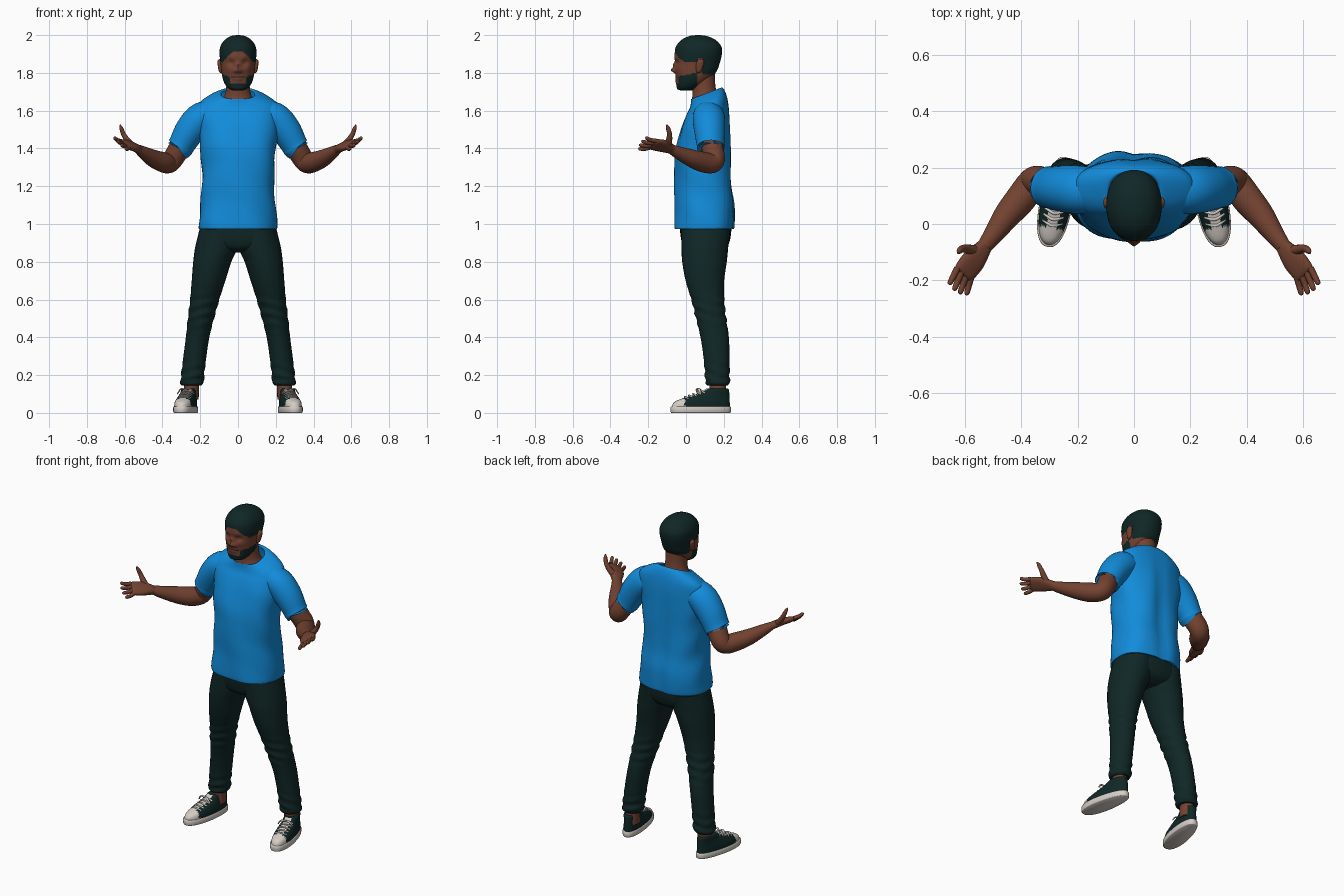
import bpy, bmesh, math
from mathutils import Vector, Matrix

cube = bpy.data.objects.get("Cube")
if cube:
    bpy.data.objects.remove(cube, do_unlink=True)


def material(name, colour):
    m = bpy.data.materials.new(name)
    m.use_nodes = True
    m.diffuse_color = (*colour, 1)
    bsdf = next(n for n in m.node_tree.nodes if n.type == 'BSDF_PRINCIPLED')
    bsdf.inputs["Base Color"].default_value = (*colour, 1)
    return m


SKIN = material("skin brown", (.17, .055, .03))
LIP = material("lip brown", (.13, .037, .024))
DARK = material("dark green black", (.005, .02, .019))
BLUE = material("shirt blue", (.006, .26, .7))
WHITE = material("shoe white", (.66, .61, .56))


def spline(stations, steps):
    """Smooth curve through stations of any number of components."""
    out = []
    last = len(stations) - 1
    for i in range(last):
        p = [stations[min(max(i + k, 0), last)] for k in (-1, 0, 1, 2)]
        for s in range(steps):
            t = s / steps
            out.append([b + .5 * t * (c - a + t * (2*a - 5*b + 4*c - d + t * (3*(b - c) + d - a)))
                        for a, b, c, d in zip(*p)])
    return out + [list(stations[last])]


def loft(name, stations, mats, hint=None, sides=32, steps=5, power=2, cap_end=True,
         deform=None, rule=None):
    """Skin rings (x, y, z, a, b); level rings, or rings across the path if hint is given."""
    rows = spline(stations, steps)
    pts = [Vector(r[:3]) for r in rows]
    bm = bmesh.new()
    rings = []
    for i, (p, r) in enumerate(zip(pts, rows)):
        u, w = Vector((1, 0, 0)), Vector((0, 1, 0))
        if hint:
            t = (pts[min(i + 1, len(pts) - 1)] - pts[max(i - 1, 0)]).normalized()
            u = Vector(hint)
            u = (u - t * u.dot(t)).normalized()
            w = t.cross(u)
        ring = []
        for k in range(sides):
            ang = math.tau * k / sides
            c, s = (math.copysign(abs(f) ** (2 / power), f) for f in (math.cos(ang), math.sin(ang)))
            v = p + u * r[3] * c + w * r[4] * s
            ring.append(bm.verts.new(deform(v) if deform else v))
        rings.append(ring)
    for lo, hi in zip(rings, rings[1:]):
        for k in range(sides):
            n = (k + 1) % sides
            bm.faces.new((lo[k], lo[n], hi[n], hi[k]))
    bm.faces.new(rings[0])
    if cap_end:
        bm.faces.new(rings[-1])
    bmesh.ops.recalc_face_normals(bm, faces=bm.faces)
    if rule:
        for f in bm.faces:
            f.material_index = rule(f.calc_center_median())
    me = bpy.data.meshes.new(name)
    bm.to_mesh(me)
    bm.free()
    for m in mats:
        me.materials.append(m)
    ob = bpy.data.objects.new(name, me)
    bpy.context.collection.objects.link(ob)
    bpy.ops.object.select_all(action='DESELECT')
    ob.select_set(True)
    bpy.context.view_layer.objects.active = ob
    bpy.ops.object.shade_smooth_by_angle(angle=math.radians(50))
    return ob


def pair(name, *args, place=None, **kw):
    """Make the left part and its mirrored right twin."""
    left = loft("left_" + name, *args, **kw)
    if place:
        left.data.transform(place)
    right = left.copy()
    right.name = "right_" + name
    right.data = left.data.copy()
    right.data.transform(Matrix.Scale(-1, 4, (1, 0, 0)))
    right.data.flip_normals()
    bpy.context.collection.objects.link(right)


# Head: bumps (x, z, radius, forward push) form the features
BUMPS = [(0, 1.815, .014, .023), (0, 1.842, .012, .012), (0, 1.762, .018, .006),
         (.018, 1.81, .009, .008), (.036, 1.853, .017, -.011), (.03, 1.88, .018, .005),
         (.05, 1.825, .02, .004)]


def face(v):
    if v.y < .03:
        v.y -= sum(h * math.exp(-((abs(v.x) - x) ** 2 + (v.z - z) ** 2) / r ** 2)
                   for x, z, r, h in BUMPS)
    return v


def head_colour(c):
    x = abs(c.x)
    hairline = 1.915 - 9 * x * x if c.y < 0 else 1.86 if c.y < .06 else 1.875 if c.y < .085 else 1.79
    if c.z > hairline:
        return 1
    mouth = x < .042 and c.z > 1.743
    moustache = x < .036 and 1.777 < c.z < 1.789
    if c.y < .06 and c.z < 1.79 + .2 * c.y and (moustache or not mouth):
        return 1
    return 2 if x < .027 and c.y < 0 and 1.753 < c.z < 1.772 else 0


loft("head", [(0, .002, 1.706, .02, .025), (0, .002, 1.714, .045, .047), (0, .018, 1.735, .066, .068),
              (0, .04, 1.77, .081, .091), (0, .053, 1.81, .088, .11), (0, .06, 1.85, .092, .118),
              (0, .065, 1.9, .098, .125), (0, .067, 1.94, .093, .12), (0, .066, 1.975, .07, .09),
              (0, .064, 1.995, .036, .046), (0, .064, 2, .006, .008)],
     [SKIN, DARK, LIP], sides=72, steps=7, power=2.2, deform=face, rule=head_colour)
pair("ear", [(.088, .065, 1.8, .005, .006), (.092, .068, 1.81, .01, .014), (.096, .074, 1.845, .012, .021),
             (.097, .077, 1.865, .011, .017), (.094, .075, 1.874, .004, .006)], [SKIN], sides=16)
loft("neck", [(0, .11, 1.58, .11, .08), (0, .107, 1.645, .092, .077), (0, .1, 1.685, .07, .066),
              (0, .094, 1.73, .062, .062), (0, .09, 1.8, .062, .062)], [SKIN])


# Shirt
def drape(v):
    rise = min(max((v.z - 1.5) / .18, 0), 1)
    v.z += .38 * (v.y - .11) * rise * rise
    low = 1 - rise
    v.y += .004 * math.sin(26 * v.x + 9 * v.z) * low
    v.x += .003 * math.sin(30 * v.z + 20 * v.y) * low
    if v.y > .15:
        v.y -= .012 * math.exp(-(v.x / .035) ** 2) * low
    return v


loft("shirt", [(0, .098, .975, .2, .152), (0, .098, .985, .208, .159), (0, .1, 1.1, .199, .158),
               (0, .092, 1.2, .191, .152), (0, .09, 1.3, .192, .149), (0, .092, 1.4, .2, .145),
               (0, .103, 1.5, .212, .131), (0, .114, 1.58, .218, .116), (0, .12, 1.63, .21, .102),
               (0, .118, 1.662, .17, .093), (0, .112, 1.685, .122, .085), (0, .108, 1.693, .096, .08),
               (0, .108, 1.685, .088, .074)],
     [BLUE], sides=56, power=2.4, cap_end=False, deform=drape)
pair("sleeve", [(.11, .12, 1.58, .07, .075), (.19, .121, 1.562, .083, .086), (.25, .125, 1.5, .081, .083),
                (.295, .13, 1.425, .07, .075), (.307, .131, 1.405, .069, .074), (.306, .131, 1.408, .06, .062)],
     [BLUE], hint=(.75, .45, .5))

# Arms and hands
ACROSS = Vector((.75, .45, .5)).normalized()
pair("arm", [(.25, .127, 1.5, .055, .055), (.305, .138, 1.41, .057, .057), (.342, .152, 1.348, .056, .054),
             (.366, .138, 1.322, .053, .053), (.4, .09, 1.328, .055, .053), (.45, .03, 1.348, .048, .046),
             (.5, -.04, 1.378, .035, .033), (.53, -.08, 1.398, .028, .023)], [SKIN], hint=ACROSS)
pair("palm", [(.525, -.073, 1.395, .026, .021), (.545, -.1, 1.405, .036, .022), (.57, -.132, 1.415, .046, .02),
              (.6, -.17, 1.422, .044, .016), (.608, -.18, 1.424, .036, .008)],
     [SKIN], hint=ACROSS, power=2.5)
knuckles = Vector((.601, -.171, 1.423))
pinky_tip, index_tip = Vector((.594, -.252, 1.397)), Vector((.655, -.215, 1.457))
for i, finger in enumerate(("little", "ring", "middle", "index")):
    root = knuckles + ACROSS * (.022 * (i - 1.5))
    tip = pinky_tip.lerp(index_tip, i / 3)
    if i in (1, 2):
        tip += (tip - root) * .14
    bend = root.lerp(tip, .5) + Vector((0, 0, -.004))
    pair(finger + "_finger", [(*root, .012, .012), (*bend, .011, .011),
                              (*root.lerp(tip, .9), .009, .009), (*tip, .003, .003)],
         [SKIN], hint=ACROSS, sides=12, steps=4)
pair("thumb", [(.55, -.095, 1.405, .018, .018), (.583, -.09, 1.44, .017, .016), (.606, -.087, 1.475, .013, .013),
               (.618, -.095, 1.507, .011, .01), (.624, -.103, 1.525, .003, .003)],
     [SKIN], hint=(0, 1, 0), sides=14)


# Trousers, creased at the knees and ankles
def crease(v):
    folds = math.exp(-((v.z - .53) / .08) ** 2) + math.exp(-((v.z - .2) / .06) ** 2)
    v.y += .004 * folds * math.sin(120 * v.z + 25 * v.x)
    v.x += .003 * folds * math.sin(100 * v.z + 30 * v.y)
    return v


loft("trouser_hips", [(0, .1, .85, .06, .07), (0, .102, .875, .15, .112), (0, .104, .92, .21, .13),
                      (0, .104, .99, .198, .138)], [DARK], power=2.3)
pair("trouser_leg", [(.1, .105, .97, .103, .13), (.113, .1, .88, .113, .124), (.136, .098, .8, .101, .118),
                     (.156, .1, .7, .089, .102), (.176, .115, .6, .077, .087), (.196, .133, .5, .069, .08),
                     (.214, .152, .4, .062, .075), (.228, .161, .3, .061, .069), (.24, .166, .2, .061, .065),
                     (.244, .167, .16, .062, .064), (.245, .168, .145, .052, .054)],
     [DARK], steps=8, deform=crease)
pair("ankle", [(.248, .168, .07, .04, .045), (.246, .168, .2, .04, .043)], [SKIN], sides=20)


# Shoes, built straight and then turned outward
def last_shape(v):
    v.x *= 1 - .12 * min(max((v.y + .02) / .15, 0), 1)
    return v


def shoe_colour(c):
    toe_cap = c.y < -.095 and c.z < .075
    tongue = abs(c.x) < .02 and c.y < .035 and c.z > .055
    return 1 if toe_cap or tongue else 0


TURN = Matrix.Translation((.275, .078, 0)) @ Matrix.Rotation(math.radians(11), 4, 'Z')
pair("sole", [(0, 0, 0, .054, .158), (0, 0, .006, .058, .162), (0, 0, .03, .058, .162),
              (0, 0, .034, .054, .157)], [WHITE], steps=2, sides=40, power=2.4,
     deform=last_shape, place=TURN)
pair("shoe_upper", [(0, 0, .025, .054, .157), (0, .006, .055, .053, .15), (0, .03, .078, .048, .125),
                    (0, .066, .1, .043, .088), (0, .086, .122, .042, .065), (0, .088, .128, .038, .058)],
     [DARK, WHITE], sides=56, steps=6, power=2.3, deform=last_shape, rule=shoe_colour, place=TURN)
for i in range(5):
    y, z = -.085 + .022 * i, .084 + .008 * i
    pair(f"lace_{i + 1}", [(-.034, y + .014, z - .012, .005, .004), (0, y, z + .002, .005, .004),
                           (.034, y + .014, z - .012, .005, .004)],
         [WHITE], hint=(0, 1, 0), sides=8, place=TURN)
for side in (-1, 1):
    pair("lace_loop_" + ("outer" if side > 0 else "inner"),
         [(0, -.002, .122, .005, .005), (side * .025, -.014, .126, .008, .004),
          (side * .045, -.008, .1, .004, .003)], [WHITE], hint=(0, 1, 0), sides=8, place=TURN)
